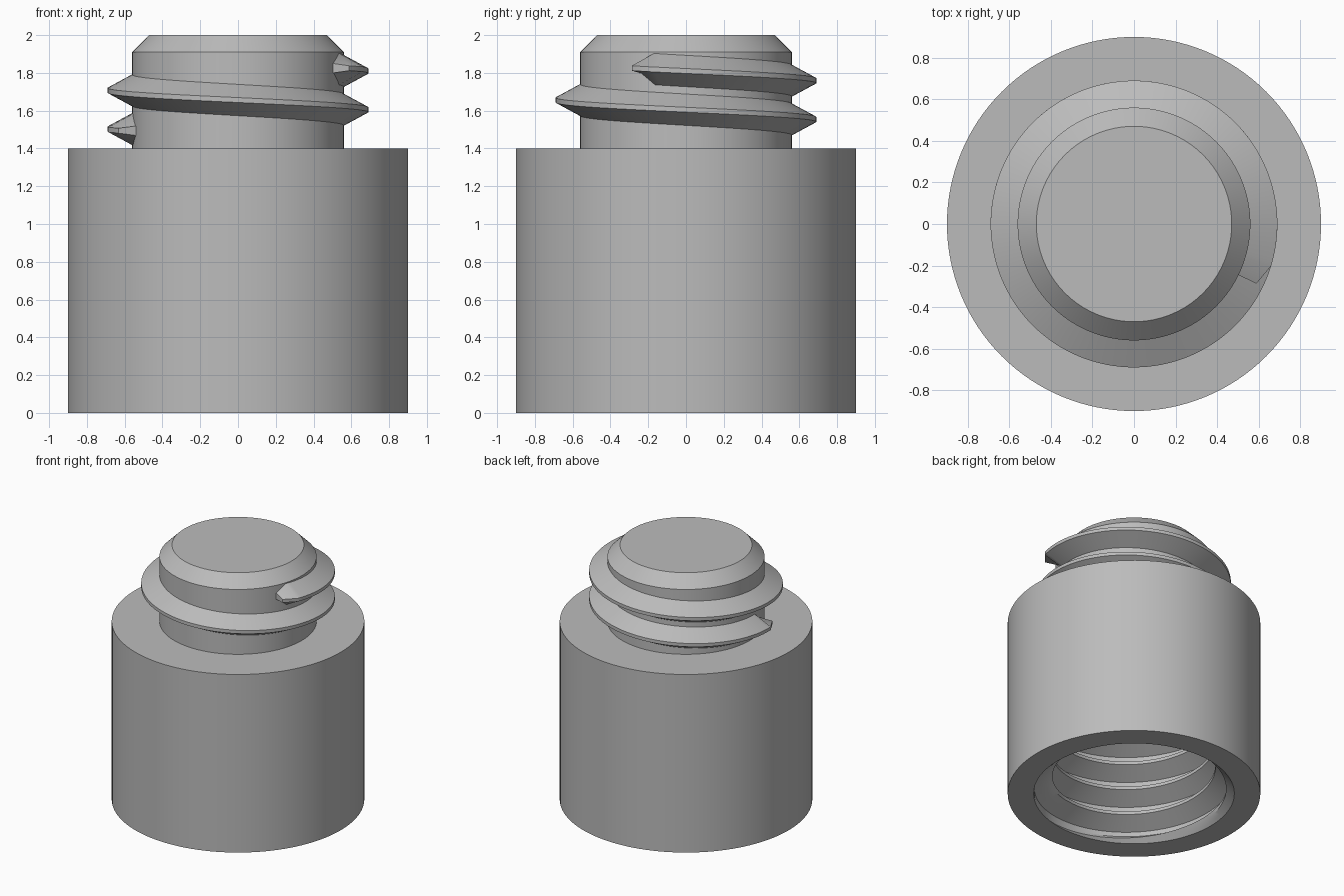
import bpy, bmesh, math

if "Cube" in bpy.data.objects:
    bpy.data.objects.remove(bpy.data.objects["Cube"])

N = 128          # sides around the axis
PITCH = 0.205    # thread drop per turn
DEPTH = 0.8      # depth of the threaded hole
TAU = 2 * math.pi

grey = bpy.data.materials.new("plain grey")
grey.diffuse_color = (0.5, 0.5, 0.5, 1)
grey.use_nodes = True
grey.node_tree.nodes["Principled BSDF"].inputs["Base Color"].default_value = grey.diffuse_color


def finish(name, bm):
    bmesh.ops.remove_doubles(bm, verts=bm.verts, dist=1e-4)
    bmesh.ops.recalc_face_normals(bm, faces=bm.faces)
    mesh = bpy.data.meshes.new(name)
    bm.to_mesh(mesh)
    bm.free()
    mesh.materials.append(grey)
    ob = bpy.data.objects.new(name, mesh)
    bpy.context.collection.objects.link(ob)
    bpy.ops.object.select_all(action='DESELECT')
    ob.select_set(True)
    bpy.context.view_layer.objects.active = ob
    bpy.ops.object.shade_smooth_by_angle(angle=math.radians(28))
    return ob


def loft(bm, columns):
    """Quads between neighbouring columns of points."""
    cols = [[bm.verts.new(p) for p in c] for c in columns]
    for a, b in zip(cols, cols[1:]):
        for i in range(len(a) - 1):
            bm.faces.new((a[i], b[i], b[i + 1], a[i + 1]))
    return cols


def at(r, t, z):
    return (r * math.cos(t), r * math.sin(t), z)


# Hole wall: radius from the helical groove and the entry chamfer
BORE, GROOVE, MOUTH = 0.58, 0.71, 0.715
HALF_ROOT, HALF_CREST = 0.09, 0.018


def hole_radius(z, offset):
    d = abs(offset)
    f = min(1, max(0, (HALF_ROOT - d) / (HALF_ROOT - HALF_CREST)))
    return max(BORE + f * (GROOVE - BORE), MOUTH - z)


def helix_z(t):
    return 1.81 - PITCH * t / TAU


STEPS = sorted([-HALF_ROOT, -0.066, -0.042, -HALF_CREST, HALF_CREST,
                0.042, 0.066, HALF_ROOT])


def hole_column(t):
    pts = []
    for k in range(-3, 8):
        centre = helix_z(t) - 1.4 - 0.41 + k * PITCH
        for s in STEPS:
            z = min(DEPTH, max(0, centre + s))
            off = (z - centre + PITCH / 2) % PITCH - PITCH / 2
            pts.append(at(hole_radius(z, off), t, z))
    return pts


# Body: outer wall, neck and chamfered top, with the threaded hole below
OUTER = [(MOUTH, 0), (0.9, 0), (0.9, 1.4), (0.56, 1.4), (0.56, 1.91), (0.47, 2)]
bm = bmesh.new()
angles = [TAU * i / N for i in range(N + 1)]
shell = loft(bm, [[at(r, t, z) for r, z in OUTER] for t in angles])
bm.faces.new([c[-1] for c in shell[:-1]])
wall = loft(bm, [hole_column(t) for t in angles])
ceiling = bm.verts.new((0, 0, DEPTH))
for a, b in zip(wall, wall[1:]):
    bm.faces.new((a[-1], b[-1], ceiling))
finish("threaded_body", bm)

# Outside thread: trapezoid swept along the helix with tapered ends
START, END, TAPER = math.radians(-26), math.radians(555), math.radians(9)


def thread_ring(t, root, crest_r):
    z = helix_z(t)
    slope = (root - 0.013) / (crest_r - 0.56)
    inner = root + 0.01 * slope
    return [at(0.55, t, z - inner), at(crest_r, t, z - 0.013),
            at(crest_r, t, z + 0.013), at(0.55, t, z + inner),
            at(0.55, t, z - inner)]


bm = bmesh.new()
first, last = START + TAPER, END - TAPER
count = 200
rings = [thread_ring(START, 0.025, 0.655)]
rings += [thread_ring(first + (last - first) * i / count, 0.083, 0.69)
          for i in range(count + 1)]
rings.append(thread_ring(END, 0.025, 0.655))
cols = loft(bm, rings)
bm.faces.new(cols[0][:4])
bm.faces.new(cols[-1][:4])
finish("outer_thread", bm)
